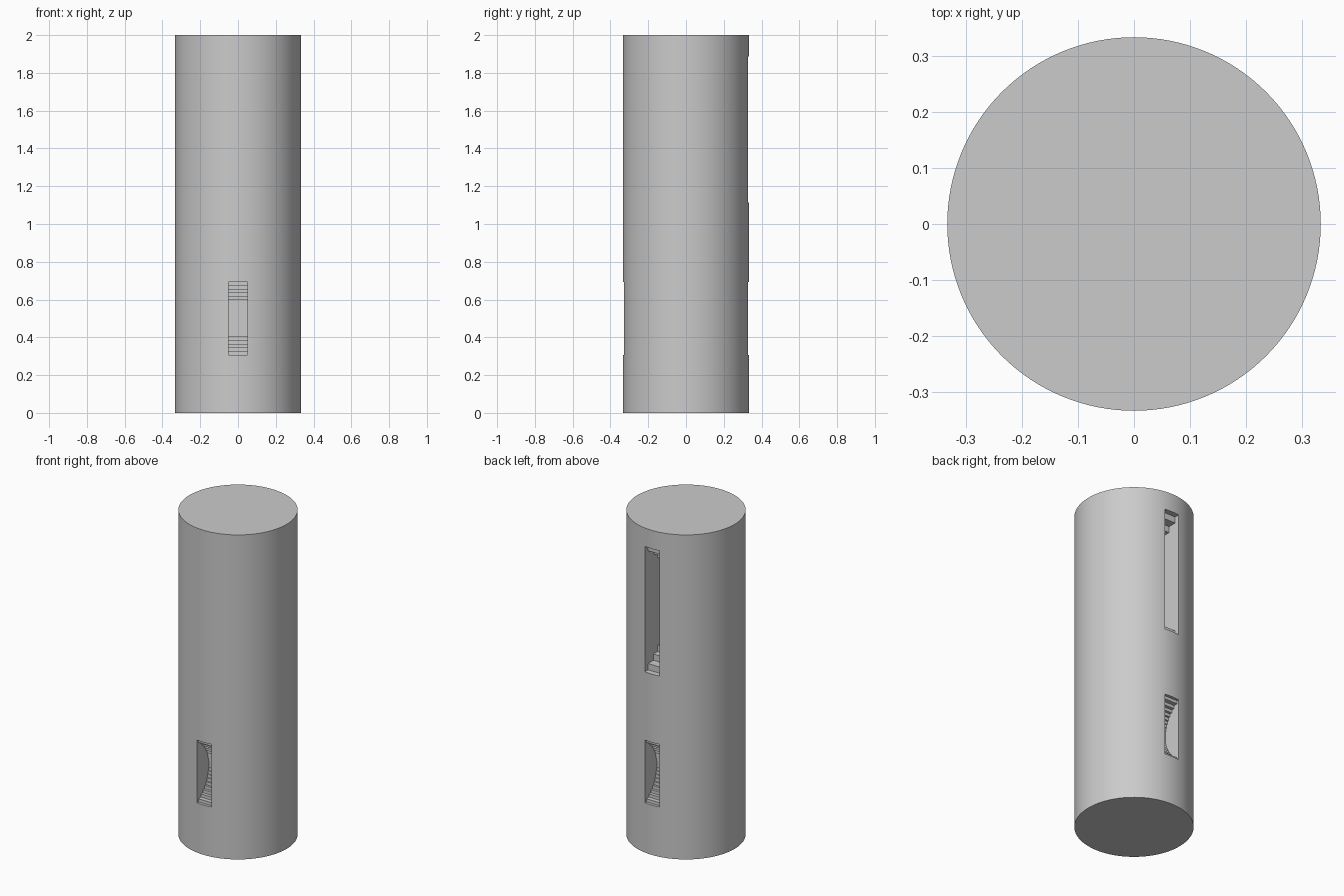
import bpy, bmesh, math

cube = bpy.data.objects.get("Cube")
if cube:
    bpy.data.objects.remove(cube, do_unlink=True)

RADIUS, HEIGHT = 0.333, 2.0
SLOT_HALF_WIDTH = 0.05
LAYERS = 20

grey = bpy.data.materials.new("plain grey")
grey.use_nodes = True
grey.diffuse_color = (0.6, 0.6, 0.6, 1)
grey.node_tree.nodes["Principled BSDF"].inputs["Base Color"].default_value = (0.6, 0.6, 0.6, 1)


def slot_cutter(name, side, centre_z, half_length, depth):
    """Prism whose inner outline is a circular arc cut into even steps."""
    arc_radius = (half_length ** 2 + depth ** 2) / (2 * depth)
    offset = arc_radius - depth
    pitch = 2 * half_length / LAYERS
    outside = RADIUS + 0.1
    profile = [(outside, centre_z - half_length)]
    for i in range(LAYERS):
        low = -half_length + i * pitch
        middle = low + pitch / 2
        y = RADIUS - (math.sqrt(arc_radius ** 2 - middle ** 2) - offset)
        profile += [(y, centre_z + low), (y, centre_z + low + pitch)]
    profile.append((outside, centre_z + half_length))

    bm = bmesh.new()
    face = bm.faces.new([bm.verts.new((-SLOT_HALF_WIDTH, side * y, z)) for y, z in profile])
    extruded = bmesh.ops.extrude_face_region(bm, geom=[face])["geom"]
    moved = [g for g in extruded if isinstance(g, bmesh.types.BMVert)]
    bmesh.ops.translate(bm, verts=moved, vec=(2 * SLOT_HALF_WIDTH, 0, 0))
    # The two middle layers share a depth
    bmesh.ops.remove_doubles(bm, verts=bm.verts, dist=1e-6)
    bmesh.ops.recalc_face_normals(bm, faces=bm.faces)
    mesh = bpy.data.meshes.new(name)
    bm.to_mesh(mesh)
    bm.free()
    mesh.materials.append(grey)
    cutter = bpy.data.objects.new(name, mesh)
    bpy.context.collection.objects.link(cutter)
    cutter.hide_render = True
    return cutter


# Solid round body
bpy.ops.mesh.primitive_cylinder_add(vertices=128, radius=RADIUS, depth=HEIGHT,
                                    location=(0, 0, HEIGHT / 2))
body = bpy.context.object
body.name = "slotted_cylinder"
body.data.materials.append(grey)

# Short slots front and back, long slot high on the back
cutters = [
    slot_cutter("front_slot_cutter", -1, 0.5, 0.193, 0.12),
    slot_cutter("back_slot_cutter", 1, 0.5, 0.193, 0.12),
    slot_cutter("long_slot_cutter", 1, 1.5, 0.386, 0.24),
]
for cutter in cutters:
    cut = body.modifiers.new(cutter.name, "BOOLEAN")
    cut.operation = "DIFFERENCE"
    cut.solver = "EXACT"
    cut.object = cutter
    bpy.context.view_layer.objects.active = body
    bpy.ops.object.modifier_apply(modifier=cut.name)
    bpy.data.objects.remove(cutter, do_unlink=True)

# Smooth side, crisp rims and steps
bpy.ops.object.select_all(action="DESELECT")
body.select_set(True)
bpy.context.view_layer.objects.active = body
bpy.ops.object.shade_smooth_by_angle(angle=math.radians(30))
